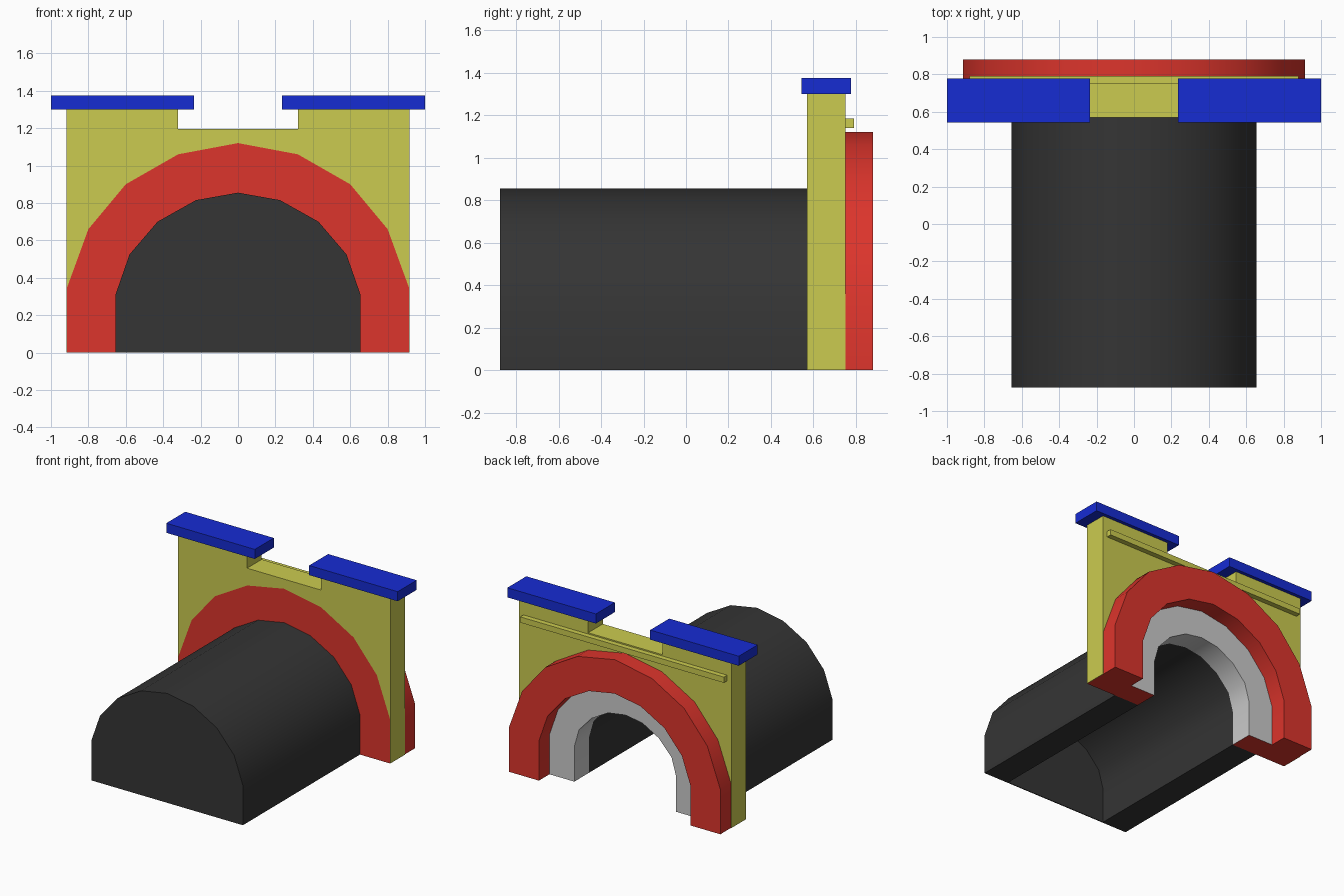
import bpy
import bmesh
import math

if "Cube" in bpy.data.objects:
    bpy.data.objects.remove(bpy.data.objects["Cube"])


def material(name, rgb):
    m = bpy.data.materials.new(name)
    m.diffuse_color = (*rgb, 1)
    m.use_nodes = True
    m.node_tree.nodes["Principled BSDF"].inputs["Base Color"].default_value = m.diffuse_color
    return m


RED = material("red", (0.72, 0.035, 0.025))
YELLOW = material("yellow", (0.60, 0.60, 0.08))
BLUE = material("blue", (0.008, 0.025, 0.65))
DARK = material("dark", (0.035, 0.035, 0.035))


def mirrored(half):
    """Full left-to-right arch path from its right half (base to apex)."""
    return [(-x, z) for x, z in half] + [(x, z) for x, z in half[-2::-1]]


OUTER = mirrored([(0.913, 0), (0.913, 0.35), (0.8, 0.66), (0.6, 0.9), (0.32, 1.06), (0, 1.12)])
MIDDLE = mirrored([(0.655, 0), (0.655, 0.31), (0.58, 0.525), (0.43, 0.7), (0.225, 0.815), (0, 0.855)])
INNER = mirrored([(0.44, 0), (0.44, 0.275), (0.40, 0.415), (0.29, 0.535), (0.147, 0.615), (0, 0.638)])


def finish(name, bm, mats, smooth=False):
    bmesh.ops.recalc_face_normals(bm, faces=bm.faces)
    me = bpy.data.meshes.new(name)
    bm.to_mesh(me)
    bm.free()
    for m in mats:
        me.materials.append(m)
    ob = bpy.data.objects.new(name, me)
    bpy.context.collection.objects.link(ob)
    if smooth:
        bpy.ops.object.select_all(action='DESELECT')
        ob.select_set(True)
        bpy.context.view_layer.objects.active = ob
        bpy.ops.object.shade_smooth_by_angle(angle=math.radians(30))
    return ob


def prism(name, outline, y0, y1, mat, smooth=False):
    """Extrude an x-z outline along y."""
    bm = bmesh.new()
    a = [bm.verts.new((x, y0, z)) for x, z in outline]
    b = [bm.verts.new((x, y1, z)) for x, z in outline]
    bm.faces.new(a)
    bm.faces.new(b[::-1])
    for i in range(len(a)):
        j = (i + 1) % len(a)
        bm.faces.new((a[i], a[j], b[j], b[i]))
    return finish(name, bm, [mat], smooth)


def arch(name, outer, inner, y0, y1, mats):
    """Arched band between two matching paths; last material goes on the feet."""
    bm = bmesh.new()
    rows = [[bm.verts.new((x, y, z)) for x, z in path]
            for path, y in ((outer, y0), (outer, y1), (inner, y1), (inner, y0))]
    n = len(outer)
    for k in range(4):
        p, q = rows[k], rows[(k + 1) % 4]
        for i in range(n - 1):
            bm.faces.new((p[i], p[i + 1], q[i + 1], q[i]))
    for i in (0, n - 1):
        bm.faces.new([r[i] for r in rows]).material_index = len(mats) - 1
    return finish(name, bm, mats, True)


def box(name, x0, x1, y0, y1, z0, z1, mat):
    return prism(name, [(x0, z0), (x1, z0), (x1, z1), (x0, z1)], y0, y1, mat)


# Tunnel bore, closed at the front end
arch("tunnel_tube", MIDDLE, INNER, -0.868, 0.57, [DARK])
prism("tunnel_end_wall", MIDDLE, -0.875, -0.868, DARK, True)

# Portal: lining with red feet, protruding arch ring
arch("portal_lining", MIDDLE, INNER, 0.57, 0.75, [None, RED])
arch("portal_arch", OUTER, MIDDLE, 0.57, 0.88, [RED])

# Portal wall with notched top, fitted around the arch
W = 0.917
wall = [(W, 0), (W, 1.3), (0.32, 1.3), (0.32, 1.195),
        (-0.32, 1.195), (-0.32, 1.3), (-W, 1.3), (-W, 0)]
prism("portal_wall", wall + OUTER, 0.57, 0.75, YELLOW)
box("wall_moulding", -0.88, 0.88, 0.75, 0.79, 1.14, 1.185, YELLOW)

# Coping slabs
for side, x0, x1 in (("left", -1.0, -0.235), ("right", 0.235, 1.0)):
    box("coping_" + side, x0, x1, 0.543, 0.777, 1.3, 1.375, BLUE)
